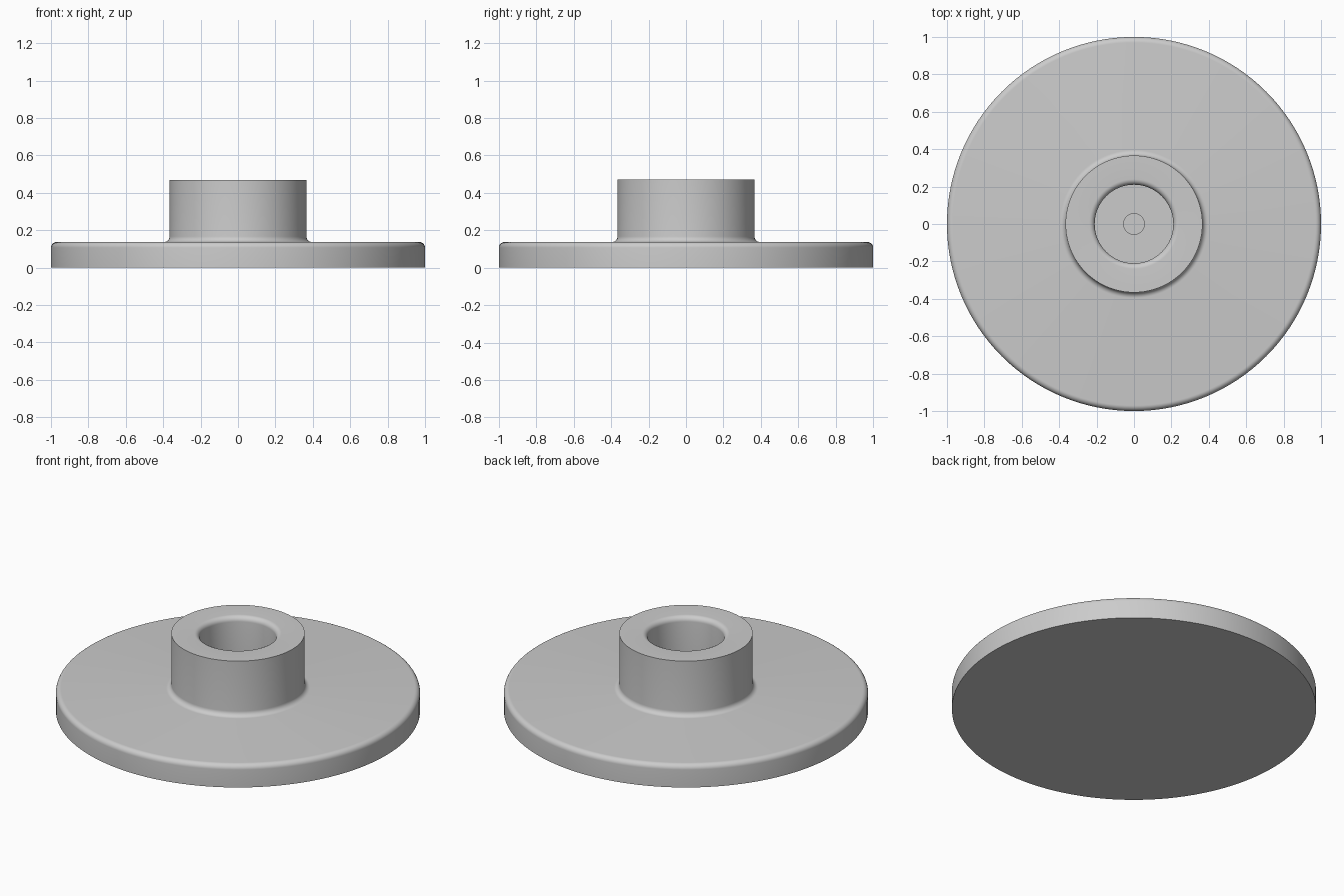
import bpy
import bmesh
from math import cos, sin, pi, radians

old = bpy.data.objects.get("Cube")
if old:
    bpy.data.objects.remove(old, do_unlink=True)

# Main dimensions
DISC_R, DISC_TOP = 1.0, 0.137
HUB_R, HUB_TOP = 0.366, 0.47
BORE_R, BORE_FLOOR = 0.21, 0.26
PILOT_R, PILOT_FLOOR = 0.055, 0.14
FILLET = 0.03
SEGMENTS = 128

grey = bpy.data.materials.new("plain grey")
grey.use_nodes = True
colour = (0.6, 0.6, 0.6, 1)
grey.diffuse_color = colour
grey.node_tree.nodes["Principled BSDF"].inputs["Base Color"].default_value = colour


def arc(r, z, start, end, steps=8):
    """Fillet points around a centre in the profile plane."""
    angles = [radians(start + (end - start) * i / steps) for i in range(steps + 1)]
    return [(r + FILLET * cos(a), z + FILLET * sin(a)) for a in angles]


def lathe(name, profile):
    """Revolve a half profile around the vertical axis."""
    bm = bmesh.new()
    verts = [bm.verts.new((r, 0, z)) for r, z in profile]
    edges = [bm.edges.new(pair) for pair in zip(verts, verts[1:])]
    bmesh.ops.spin(bm, geom=verts + edges, cent=(0, 0, 0), axis=(0, 0, 1),
                   angle=2 * pi, steps=SEGMENTS, use_merge=True)
    bmesh.ops.remove_doubles(bm, verts=bm.verts, dist=0.0001)
    bmesh.ops.recalc_face_normals(bm, faces=bm.faces)
    mesh = bpy.data.meshes.new(name)
    bm.to_mesh(mesh)
    bm.free()
    obj = bpy.data.objects.new(name, mesh)
    bpy.context.collection.objects.link(obj)
    mesh.materials.append(grey)
    bpy.ops.object.select_all(action="DESELECT")
    obj.select_set(True)
    bpy.context.view_layer.objects.active = obj
    bpy.ops.object.shade_smooth_by_angle(angle=radians(30))
    return obj


# Disc with rounded rim, filleted hub, rounded bore mouth and blind pilot hole
profile = [(0, 0), (DISC_R, 0)]
profile += arc(DISC_R - FILLET, DISC_TOP - FILLET, 0, 90)
profile += arc(HUB_R + FILLET, DISC_TOP + FILLET, 270, 180)
profile += [(HUB_R, HUB_TOP)]
profile += arc(BORE_R + FILLET, HUB_TOP - FILLET, 90, 180)
profile += [(BORE_R, BORE_FLOOR), (PILOT_R, BORE_FLOOR),
            (PILOT_R, PILOT_FLOOR), (0, PILOT_FLOOR)]
lathe("flanged_hub", profile)
